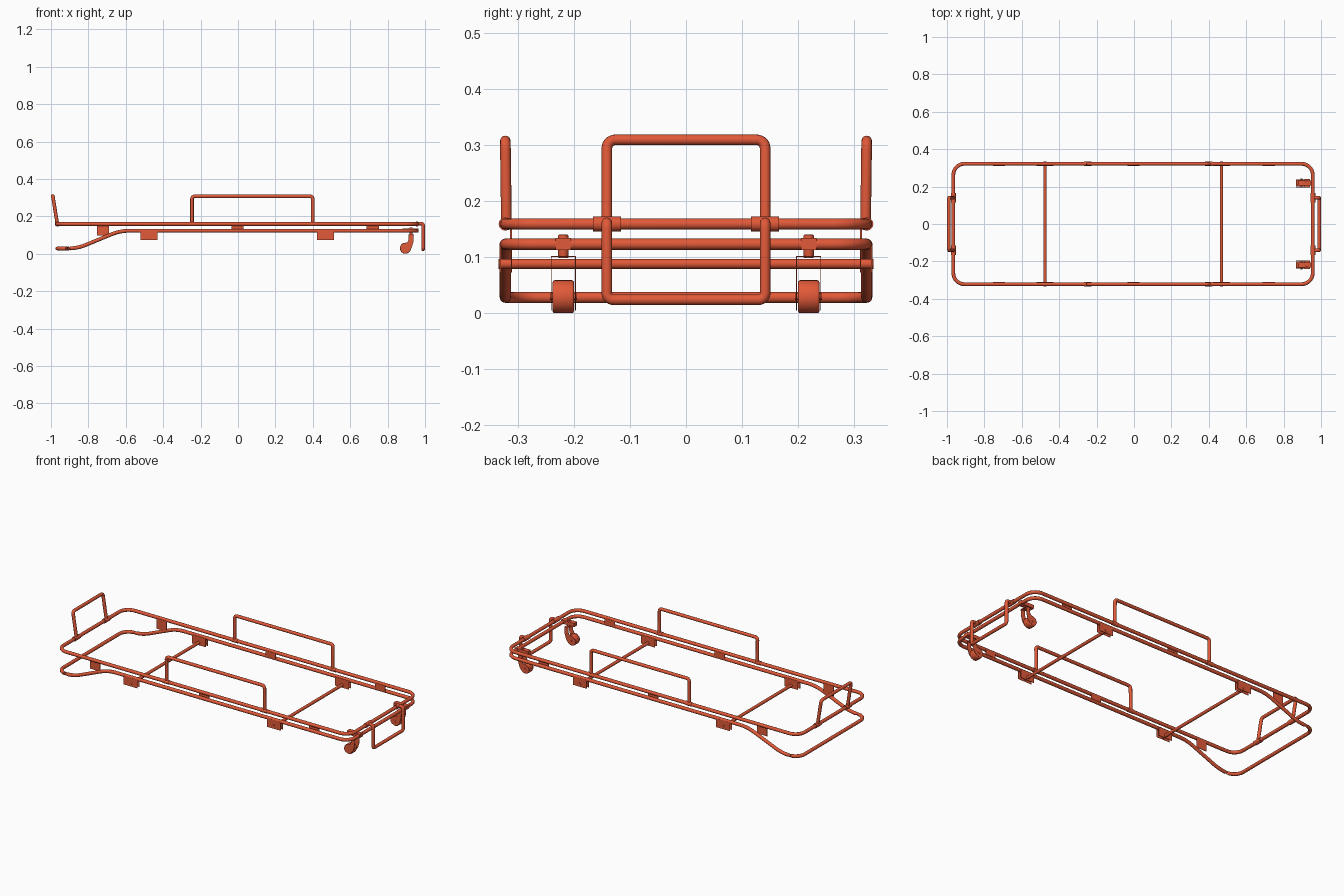
import bpy, bmesh, math
from mathutils import Vector, Matrix

if "Cube" in bpy.data.objects:
    bpy.data.objects.remove(bpy.data.objects["Cube"])

mat = bpy.data.materials.new("red_paint")
mat.diffuse_color = (0.75, 0.1, 0.04, 1)
mat.use_nodes = True
mat.node_tree.nodes["Principled BSDF"].inputs["Base Color"].default_value = mat.diffuse_color


def fillet(pts, radii, closed, steps=7):
    """Round the corners of a polyline with true arcs."""
    out, n = [], len(pts)
    P = [Vector(p) for p in pts]
    for i, p in enumerate(P):
        if radii[i] == 0 or (not closed and i in (0, n - 1)):
            out.append(p)
            continue
        a = (P[i - 1] - p).normalized()
        b = (P[(i + 1) % n] - p).normalized()
        half = a.angle(b) / 2
        centre = p + (a + b).normalized() * radii[i] / math.sin(half)
        t = radii[i] / math.tan(half)
        u, v = p + a * t - centre, p + b * t - centre
        ang = u.angle(v)
        for k in range(steps + 1):
            f = k / steps
            out.append(centre + (u * math.sin((1 - f) * ang) + v * math.sin(f * ang)) / math.sin(ang))
    return out


def tube(name, pts, r=0.01, radii=None, closed=False):
    radii = radii or [0] * len(pts)
    path = fillet(pts, radii, closed)
    cu = bpy.data.curves.new(name, 'CURVE')
    cu.dimensions = '3D'
    cu.bevel_depth = r
    cu.bevel_resolution = 4
    cu.use_fill_caps = True
    sp = cu.splines.new('POLY')
    sp.points.add(len(path) - 1)
    for q, p in zip(sp.points, path):
        q.co = (*p, 1)
    sp.use_cyclic_u = closed
    ob = bpy.data.objects.new(name, cu)
    bpy.context.collection.objects.link(ob)
    bpy.ops.object.select_all(action='DESELECT')
    ob.select_set(True)
    bpy.context.view_layer.objects.active = ob
    bpy.ops.object.convert(target='MESH')
    finish(bpy.context.object)


def finish(ob):
    ob.data.materials.clear()
    ob.data.materials.append(mat)
    bpy.ops.object.select_all(action='DESELECT')
    ob.select_set(True)
    bpy.context.view_layer.objects.active = ob
    bpy.ops.object.shade_smooth_by_angle(angle=math.radians(40))


def from_bmesh(name, bm):
    bmesh.ops.recalc_face_normals(bm, faces=bm.faces)
    me = bpy.data.meshes.new(name)
    bm.to_mesh(me)
    bm.free()
    ob = bpy.data.objects.new(name, me)
    bpy.context.collection.objects.link(ob)
    finish(ob)


def box(name, lo, hi):
    lo, hi = Vector(lo), Vector(hi)
    bm = bmesh.new()
    bmesh.ops.create_cube(bm, size=1, matrix=Matrix.Translation((lo + hi) / 2) @ Matrix.Diagonal((*(hi - lo), 1)))
    from_bmesh(name, bm)


def cylinder(name, c, r, depth, axis='Z', bevel=0.0):
    rot = Matrix.Rotation(math.pi / 2, 4, 'X') if axis == 'Y' else Matrix()
    bm = bmesh.new()
    bmesh.ops.create_cone(bm, cap_ends=True, segments=24, radius1=r, radius2=r, depth=depth,
                          matrix=Matrix.Translation(c) @ rot)
    if bevel:
        rim = [e for e in bm.edges if any(len(f.verts) > 4 for f in e.link_faces)]
        bmesh.ops.bevel(bm, geom=rim, offset=bevel, segments=3, profile=0.5, affect='EDGES')
    from_bmesh(name, bm)


def prism(name, outline, y, thick):
    """Flat plate with an XZ outline."""
    bm = bmesh.new()
    f = bm.faces.new([bm.verts.new((x, y - thick / 2, z)) for x, z in outline])
    ext = bmesh.ops.extrude_face_region(bm, geom=[f])
    bmesh.ops.translate(bm, vec=(0, thick, 0), verts=[v for v in ext['geom'] if isinstance(v, bmesh.types.BMVert)])
    from_bmesh(name, bm)


X0, X1, Y, ZU, ZL = -0.966, 0.956, 0.322, 0.159, 0.123

# upper rail loop, and lower loop that dips to the ground at the foot end
tube("upper_frame", [(X0, -Y, ZU), (X1, -Y, ZU), (X1, Y, ZU), (X0, Y, ZU)], radii=[0.06] * 4, closed=True)
side = [(X1, ZL, 0.06), (-0.63, ZL, 0.25), (-0.86, 0.028, 0.25), (X0, 0.028, 0.06)]
low = [(x, -Y, z) for x, z, r in side] + [(x, Y, z) for x, z, r in reversed(side)]
rad = [r for x, z, r in side]
tube("lower_frame", low, radii=rad + rad[::-1], closed=True)

# end handles
W = 0.141
tube("foot_handle", [(X0, -W, ZU), (-0.990, -W, 0.309), (-0.990, W, 0.309), (X0, W, ZU)],
     r=0.0095, radii=[0, 0.015, 0.015, 0])
tube("head_handle", [(X1, -W, 0.161), (0.99, -W, 0.161), (0.99, -W, 0.024), (0.99, W, 0.024),
                     (0.99, W, 0.161), (X1, W, 0.161)], r=0.0095, radii=[0, 0.01, 0.012, 0.012, 0.01, 0])

# cross bars
for x in (-0.476, 0.468):
    tube("cross_bar", [(x, -0.334, 0.088), (x, 0.334, 0.088)], r=0.009)

for s in (-1, 1):
    # hinge sleeves for the end handles
    for x in (X0, X1):
        tube("handle_sleeve", [(x, s * W - 0.025, ZU), (x, s * W + 0.025, ZU)], r=0.0135)

    # side guard rails and their sleeves
    tube("side_guard", [(-0.246, s * 0.32, ZU), (-0.246, s * Y, 0.307), (0.4, s * Y, 0.307), (0.4, s * 0.32, ZU)],
         r=0.0095, radii=[0, 0.015, 0.015, 0])
    for x in (-0.246, 0.4):
        tube("guard_sleeve", [(x - 0.02, s * Y, ZU), (x + 0.02, s * Y, ZU)], r=0.012)

    # spacer plates joining the two loops
    for x, z in ((-0.722, 0.097), (-0.003, 0.125), (0.72, 0.125)):
        y = s * 0.312
        box("spacer_plate", (x - 0.033, y - 0.0015, z), (x + 0.033, y + 0.0015, ZU))

    # cross bar brackets: two cheeks
    for x in (-0.476, 0.468):
        for y in (s * 0.311, s * 0.331):
            box("bracket_plate", (x - 0.045, y - 0.001, 0.073), (x + 0.045, y + 0.001, 0.125))

    # casters
    c = s * 0.2187
    box("caster_mount", (0.88, c - 0.014, 0.113), (0.966, c + 0.014, 0.134))
    cylinder("caster_stem", (0.925, c, 0.119), 0.009, 0.042, bevel=0.002)
    box("fork_crown", (0.912, c - 0.022, 0.1), (0.94, c + 0.022, 0.102))
    hook = [(0.912, 0.102), (0.913, 0.075), (0.905, 0.06), (0.888, 0.057), (0.872, 0.046), (0.866, 0.03),
            (0.874, 0.012), (0.892, 0.005), (0.912, 0.011), (0.928, 0.03), (0.937, 0.06), (0.94, 0.102)]
    for y in (c - 0.0215, c + 0.0215):
        prism("caster_fork", hook, y, 0.0015)
    cylinder("caster_wheel", (0.895, c, 0.0295), 0.0295, 0.038, 'Y', 0.004)
    cylinder("caster_axle", (0.895, c, 0.0295), 0.006, 0.048, 'Y')
